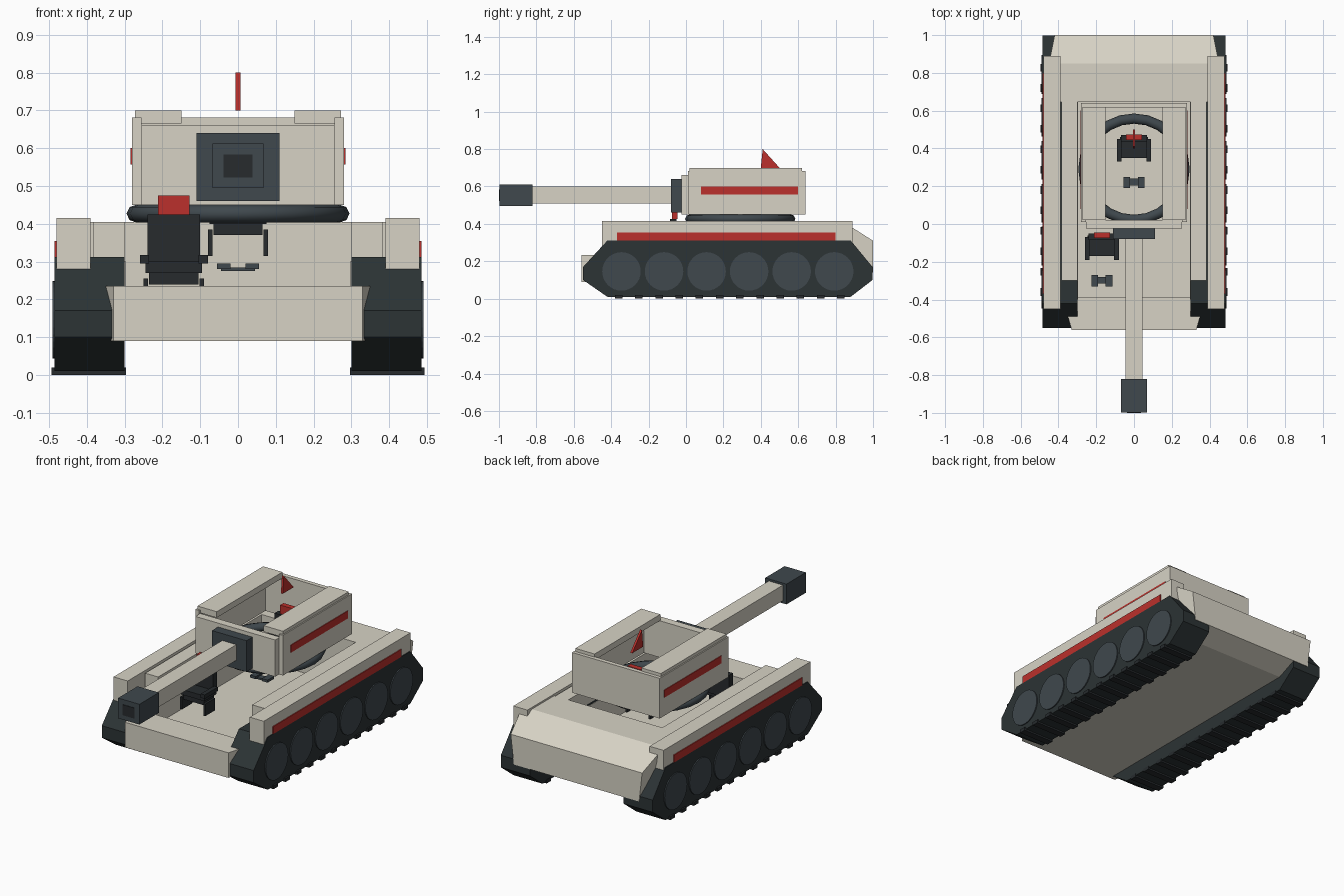
import bpy, bmesh, math
from mathutils import Matrix, Vector

if "Cube" in bpy.data.objects:
    bpy.data.objects.remove(bpy.data.objects["Cube"])


def mat(name, r, g, b):
    m = bpy.data.materials.new(name)
    m.diffuse_color = (r, g, b, 1)
    m.use_nodes = True
    m.node_tree.nodes["Principled BSDF"].inputs["Base Color"].default_value = m.diffuse_color
    return m


BEIGE = mat("beige", 0.68, 0.65, 0.56)
TRACK = mat("track_dark", 0.025, 0.033, 0.035)
STEEL = mat("steel_dark", 0.05, 0.065, 0.075)
BLACK = mat("black", 0.02, 0.024, 0.027)
RED = mat("red", 0.5, 0.03, 0.025)


def finish(name, bm, material):
    bmesh.ops.recalc_face_normals(bm, faces=bm.faces)
    me = bpy.data.meshes.new(name)
    bm.to_mesh(me)
    bm.free()
    me.materials.append(material)
    ob = bpy.data.objects.new(name, me)
    bpy.context.collection.objects.link(ob)
    return ob


def boxes(name, material, *spans):
    """Each span is x0, x1, y0, y1, z0, z1."""
    bm = bmesh.new()
    for x0, x1, y0, y1, z0, z1 in spans:
        m = Matrix.Translation(((x0 + x1) / 2, (y0 + y1) / 2, (z0 + z1) / 2)) \
            @ Matrix.Diagonal((x1 - x0, y1 - y0, z1 - z0, 1))
        bmesh.ops.create_cube(bm, size=1, matrix=m)
    return finish(name, bm, material)


def prism(name, material, pts, a, b, axis="X"):
    """Extrude a profile from a to b; (y, z) points along X, (x, y) along Z."""
    bm = bmesh.new()
    mk = (lambda p, t: (t, p[0], p[1])) if axis == "X" else (lambda p, t: (p[0], p[1], t))
    lo = [bm.verts.new(mk(p, a)) for p in pts]
    hi = [bm.verts.new(mk(p, b)) for p in pts]
    bm.faces.new(lo)
    bm.faces.new(hi)
    n = len(pts)
    for i in range(n):
        j = (i + 1) % n
        bm.faces.new((lo[i], lo[j], hi[j], hi[i]))
    return finish(name, bm, material)


def mirror(ob):
    ob.modifiers.new("mirror", "MIRROR")
    return ob


# Tracks with ground pads
side = [(-0.42, 0.312), (-0.55, 0.17), (-0.55, 0.10), (-0.42, 0.01),
        (0.88, 0.01), (0.997, 0.10), (0.997, 0.17), (0.88, 0.312)]
mirror(prism("track", TRACK, side, 0.30, 0.485))
mirror(boxes("track_pads", BLACK, *[(0.297, 0.494, y - 0.02, y + 0.02, 0, 0.02)
                                    for y in [-0.36 + 0.108 * i for i in range(12)]]))

# Road wheels
bm = bmesh.new()
for i in range(6):
    m = Matrix.Translation((0.484, -0.345 + 0.2275 * i, 0.146)) @ Matrix.Rotation(math.pi / 2, 4, "Y")
    bmesh.ops.create_cone(bm, cap_ends=True, segments=32, radius1=0.103, radius2=0.103,
                          depth=0.014, matrix=m)
mirror(finish("road_wheels", bm, STEEL))

# Open hull: floor, side walls, nose, fender boxes
boxes("hull_floor", BEIGE, (-0.30, 0.30, -0.40, 0.66, 0.09, 0.14))
mirror(boxes("hull_side", BEIGE, (0.30, 0.383, -0.30, 0.66, 0.30, 0.405),
             (0.297, 0.31, -0.40, 0.66, 0.09, 0.30)))
prism("hull_nose", BEIGE, [(-0.33, -0.56), (0.33, -0.56), (0.35, -0.49), (0.30, -0.47),
                           (0.30, -0.39), (-0.30, -0.39), (-0.30, -0.47), (-0.35, -0.49)],
      0.09, 0.235, "Z")
mirror(boxes("fender_box", BEIGE, (0.39, 0.48, -0.45, 0.89, 0.28, 0.415)))
mirror(boxes("hull_stripe", RED, (0.478, 0.485, -0.37, 0.80, 0.312, 0.355)))

# Rear hull: wide engine deck over a narrow belly
rear = prism("rear_deck", BEIGE, [(0.645, 0.405), (0.85, 0.405), (1.0, 0.31),
                                  (1.0, 0.14), (0.90, 0.14), (0.645, 0.30)], -0.45, 0.45)
for v in rear.data.vertices:
    s = math.copysign(1, v.co.x)
    if v.co.y > 0.95:
        v.co.x = s * (0.42 if v.co.z > 0.2 else 0.40)
    elif v.co.y < 0.7:
        v.co.x = s * 0.40
prism("rear_belly", BEIGE, [(0.645, 0.40), (0.80, 0.40), (0.99, 0.30), (1.0, 0.14),
                            (0.88, 0.09), (0.645, 0.09)], -0.30, 0.30)

# Turret ring
bm = bmesh.new()
N, M = 24, 8
rings = []
for i in range(N):
    a = math.tau * i / N
    rings.append([bm.verts.new(((0.268 + 0.027 * math.cos(b)) * math.cos(a),
                                0.29 + (0.268 + 0.027 * math.cos(b)) * math.sin(a),
                                0.427 + 0.024 * math.sin(b)))
                  for b in [math.tau * j / M for j in range(M)]])
for i in range(N):
    for j in range(M):
        p, q, k = rings[i], rings[(i + 1) % N], (j + 1) % M
        bm.faces.new((p[j], q[j], q[k], p[k]))
ring = finish("turret_ring", bm, STEEL)
for p in ring.data.polygons:
    p.use_smooth = True

# Open turret: walls, roof rails, stripes
mirror(boxes("turret_side", BEIGE, (0.255, 0.28, 0.01, 0.64, 0.45, 0.682)))
boxes("turret_rear", BEIGE, (-0.28, 0.28, 0.615, 0.64, 0.45, 0.682))
boxes("turret_front", BEIGE, (-0.255, 0.255, -0.025, 0.02, 0.45, 0.662))
mirror(boxes("roof_rail", BEIGE, (0.15, 0.273, 0.02, 0.62, 0.665, 0.70)))
mirror(boxes("turret_stripe", RED, (0.275, 0.284, 0.08, 0.60, 0.557, 0.60)))

# Gun
boxes("mantlet", STEEL, (-0.11, 0.11, -0.08, -0.02, 0.46, 0.64))
boxes("barrel", BEIGE, (-0.045, 0.045, -0.85, -0.06, 0.51, 0.60))
boxes("muzzle", STEEL, (-0.068, 0.068, -0.997, -0.82, 0.495, 0.612))
boxes("bore", BLACK, (-0.038, 0.038, -1.0, -0.98, 0.522, 0.583))

# Roof fin
prism("roof_fin", RED, [(0.40, 0.70), (0.41, 0.80), (0.50, 0.70)], -0.006, 0.006)


# Crew seats with pedals
def seat(name, loc):
    parts = [boxes(name, BLACK,
                   (-0.075, 0.075, -0.17, -0.06, 0.27, 0.30),
                   (-0.065, 0.065, -0.16, -0.07, 0.24, 0.27),
                   (-0.07, 0.07, -0.085, -0.05, 0.29, 0.425),
                   (-0.09, -0.065, -0.19, -0.07, 0.295, 0.318),
                   (0.065, 0.09, -0.19, -0.07, 0.295, 0.318),
                   (-0.08, -0.068, -0.17, -0.08, 0.185, 0.255),
                   (0.068, 0.08, -0.17, -0.08, 0.185, 0.255)),
             boxes(name + "_headrest", RED, (-0.042, 0.042, -0.075, -0.045, 0.425, 0.475)),
             boxes(name + "_pedals", STEEL, (-0.056, -0.02, -0.33, -0.27, 0.15, 0.165),
                   (0.02, 0.056, -0.33, -0.27, 0.15, 0.165),
                   (-0.045, 0.045, -0.315, -0.28, 0.145, 0.155))]
    for ob in parts:
        ob.location = Vector(loc)


seat("driver_seat", (-0.17, 0, 0))
seat("gunner_seat", (0, 0.52, 0.13))
